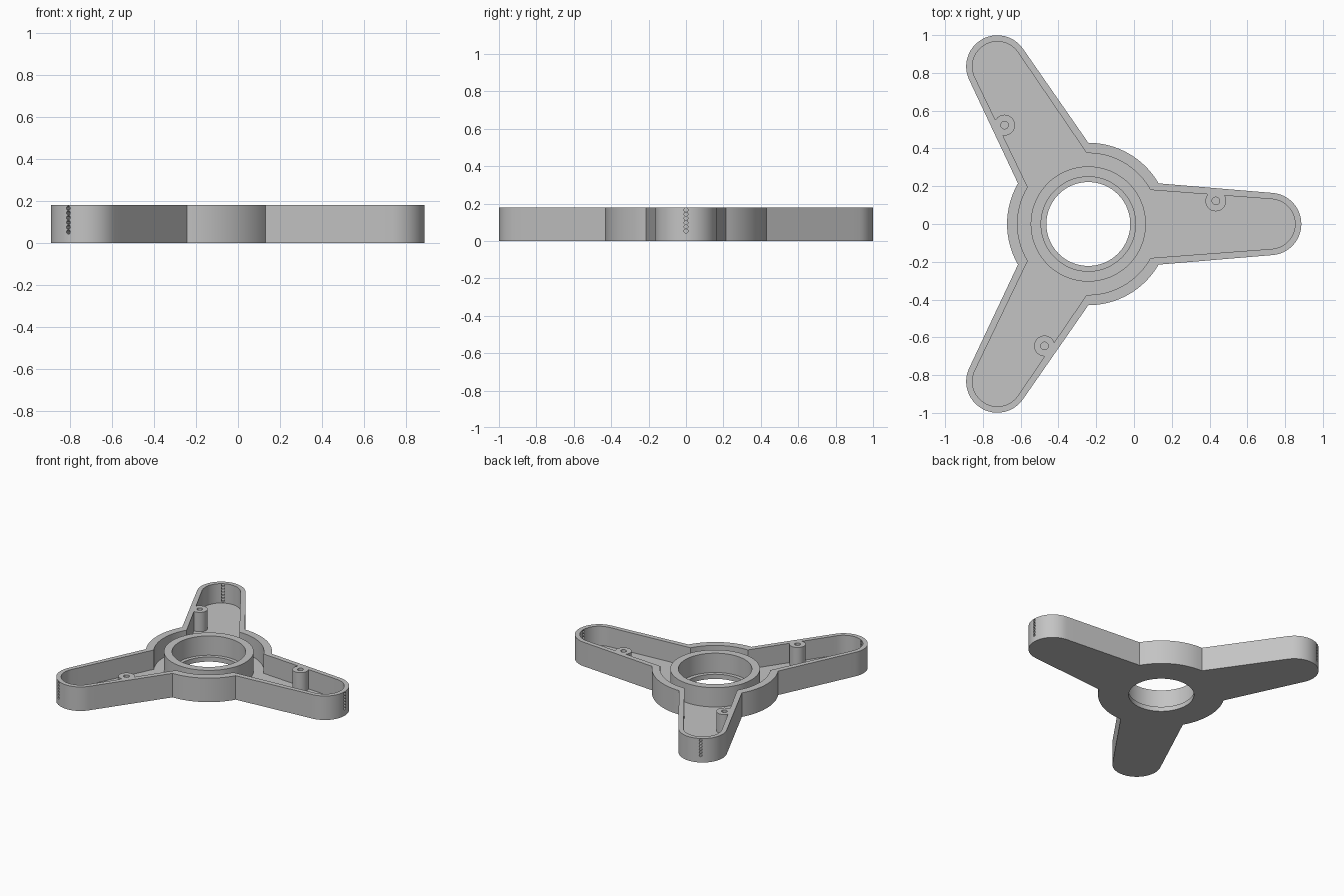
import bpy, bmesh
from math import sin, cos, asin, acos, atan2, radians, pi
from mathutils import Matrix, Vector

cube = bpy.data.objects.get("Cube")
if cube:
    bpy.data.objects.remove(cube, do_unlink=True)

HUB_X = -0.242          # hub axis
ARM = 0.963             # hub axis to tip centre
HEIGHT, FLOOR, LIP = 0.18, 0.035, 0.035
ARM_ANGLES = [radians(a) for a in (0, 120, 240)]

grey = bpy.data.materials.new("plain grey")
grey.use_nodes = True
colour = (0.55, 0.55, 0.55, 1)
grey.diffuse_color = colour
grey.node_tree.nodes["Principled BSDF"].inputs["Base Color"].default_value = colour


def make_object(name, bm):
    bmesh.ops.recalc_face_normals(bm, faces=bm.faces)
    mesh = bpy.data.meshes.new(name)
    bm.to_mesh(mesh)
    bm.free()
    mesh.materials.append(grey)
    obj = bpy.data.objects.new(name, mesh)
    obj.location.x = HUB_X
    bpy.context.collection.objects.link(obj)
    return obj


def smooth(obj):
    bpy.ops.object.select_all(action='DESELECT')
    obj.select_set(True)
    bpy.context.view_layer.objects.active = obj
    bpy.ops.object.shade_smooth_by_angle(angle=radians(30))


def outline(hub_r, half_width, tip_r):
    """Three tapered round-ended arms around a round hub."""
    corner_angle = asin(half_width / hub_r)
    corner = Vector((hub_r * cos(corner_angle), half_width))
    # tangent point from the corner to the tip circle
    to_corner = corner - Vector((ARM, 0))
    start = atan2(to_corner.y, to_corner.x) - acos(tip_r / to_corner.length)
    tangent = Vector((ARM + tip_r * cos(start), tip_r * sin(start)))
    side = [corner.lerp(tangent, i / 10) for i in range(10)]
    tip = [Vector((ARM + tip_r * cos(a), tip_r * sin(a)))
           for a in (start * (i / 12 - 1) for i in range(25))]
    gap = 2 * pi / 3 - 2 * corner_angle
    arc = [Vector((hub_r * cos(a), hub_r * sin(a)))
           for a in (corner_angle + gap * i / 16 for i in range(1, 16))]
    third = [Vector((p.x, -p.y)) for p in side] + tip + side[::-1] + arc
    return [Matrix.Rotation(a, 2) @ p for a in ARM_ANGLES for p in third]


def loft(levels):
    """Join a closed cycle of matching loops, given as (points, z)."""
    bm = bmesh.new()
    loops = [[bm.verts.new((p.x, p.y, z)) for p in pts] for pts, z in levels]
    for a, b in zip(loops, loops[1:] + loops[:1]):
        for i in range(len(a)):
            bm.faces.new((a[i - 1], a[i], b[i], b[i - 1]))
    return bm


def tube(name, centre, outer, inner, z0, z1, sides=32):
    def ring(r):
        return [Vector((centre.x + r * cos(2 * pi * i / sides),
                        centre.y + r * sin(2 * pi * i / sides))) for i in range(sides)]
    return make_object(name, loft([(ring(outer), z0), (ring(outer), z1),
                                   (ring(inner), z1), (ring(inner), z0)]))


# Tray body with rim wall, bearing seat and central hole
outer = outline(0.43, 0.215, 0.165)
inner = outline(0.375, 0.18, 0.132)


def circle(r):
    return [p.normalized() * r for p in inner]


body = make_object("three_arm_body", loft([
    (circle(0.222), 0), (outer, 0), (outer, HEIGHT), (inner, HEIGHT), (inner, FLOOR),
    (circle(0.305), FLOOR), (circle(0.305), HEIGHT), (circle(0.25), HEIGHT),
    (circle(0.25), LIP), (circle(0.222), LIP)]))

# Column of small round holes through each arm tip
bm = bmesh.new()
for angle in ARM_ANGLES:
    for i in range(6):
        place = (Matrix.Rotation(angle, 4, 'Z')
                 @ Matrix.Translation((ARM + 0.15, 0, 0.053 + 0.0225 * i))
                 @ Matrix.Rotation(pi / 2, 4, 'Y'))
        bmesh.ops.create_cone(bm, cap_ends=True, segments=12, radius1=0.0105,
                              radius2=0.0105, depth=0.1, matrix=place)
cutter = make_object("tip_hole_cutter", bm)
cutter.hide_render = True
cut = body.modifiers.new("tip_holes", 'BOOLEAN')
cut.operation = 'DIFFERENCE'
cut.solver = 'EXACT'
cut.object = cutter
bpy.context.view_layer.update()
bpy.context.view_layer.objects.active = body
bpy.ops.object.modifier_apply(modifier=cut.name)
bpy.data.objects.remove(cutter, do_unlink=True)
smooth(body)

# Screw post beside one wall of each arm
for n, angle in enumerate(ARM_ANGLES, 1):
    centre = Matrix.Rotation(angle, 2) @ Vector((0.675, 0.122))
    smooth(tube(f"screw_post_{n}", centre, 0.055, 0.02, FLOOR - 0.01, HEIGHT))
